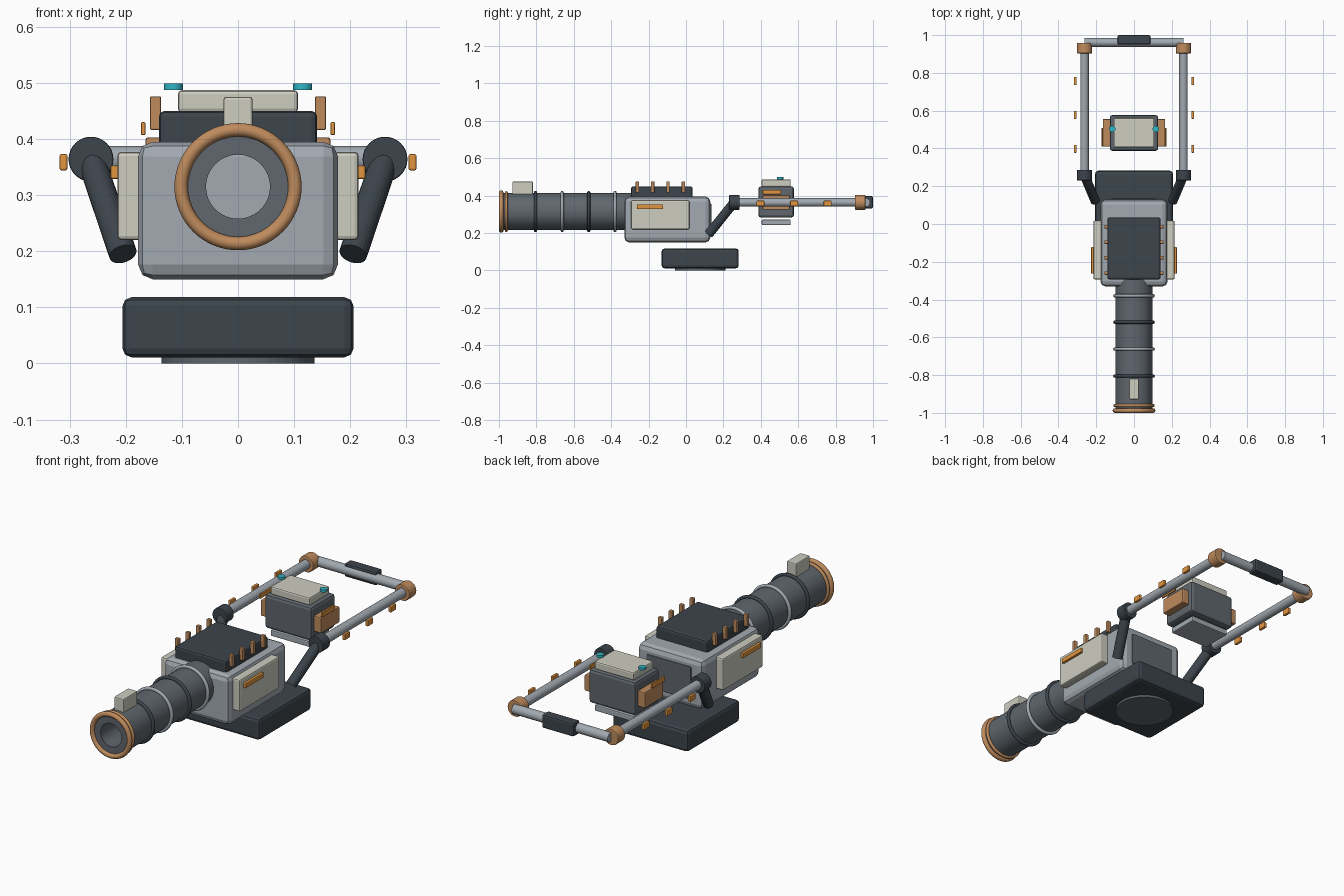
import bpy, bmesh, math
from mathutils import Vector, Matrix

if "Cube" in bpy.data.objects:
    bpy.data.objects.remove(bpy.data.objects["Cube"])

COLORS = {
    "steel": (0.36, 0.40, 0.44), "gunmetal": (0.115, 0.135, 0.155), "dark": (0.045, 0.058, 0.072),
    "ivory": (0.62, 0.61, 0.53), "copper": (0.52, 0.26, 0.11), "orange": (0.76, 0.30, 0.05),
    "teal": (0.03, 0.47, 0.57),
}
MATS = {}
for key, rgb in COLORS.items():
    MATS[key] = bpy.data.materials.new(key)
    MATS[key].diffuse_color = (*rgb, 1)


def add(name, bm, mat, smooth=False):
    bmesh.ops.recalc_face_normals(bm, faces=bm.faces[:])
    for f in bm.faces:
        f.smooth = smooth
    me = bpy.data.meshes.new(name)
    bm.to_mesh(me)
    bm.free()
    ob = bpy.data.objects.new(name, me)
    me.materials.append(MATS[mat])
    bpy.context.collection.objects.link(ob)
    return ob


def box(name, mat, x, y, z, bevel=0.0, segs=2):
    """Box from (min, max) ranges, with optionally bevelled edges."""
    bm = bmesh.new()
    bmesh.ops.create_cube(bm, size=1)
    for v in bm.verts:
        v.co = Vector([(r[0] + r[1]) / 2 + c * (r[1] - r[0]) for r, c in zip((x, y, z), v.co)])
    ob = add(name, bm, mat)
    if bevel:
        m = ob.modifiers.new("bevel", "BEVEL")
        m.width, m.segments = bevel, segs
    return ob


def rod(name, mat, a, b, r, segs=32, bevel=0.0):
    """Cylinder between two points."""
    a, b = Vector(a), Vector(b)
    d = b - a
    M = Matrix.Translation((a + b) / 2) @ d.to_track_quat("Z", "Y").to_matrix().to_4x4()
    bm = bmesh.new()
    bmesh.ops.create_cone(bm, cap_ends=True, segments=segs, radius1=r, radius2=r, depth=d.length, matrix=M)
    ob = add(name, bm, mat)
    if bevel:
        m = ob.modifiers.new("bevel", "BEVEL")
        m.width, m.segments = bevel, 2
    return ob


def lathe(name, mat, profile, segs=48, smooth=False):
    """Spin a closed (radius, y) profile around the barrel axis."""
    bm = bmesh.new()
    rings = []
    for i in range(segs):
        t = 2 * math.pi * i / segs
        rings.append([bm.verts.new((r * math.cos(t), y, BARREL_Z + r * math.sin(t))) for r, y in profile])
    n = len(profile)
    for i in range(segs):
        p, q = rings[i], rings[(i + 1) % segs]
        for j in range(n):
            k = (j + 1) % n
            bm.faces.new((p[j], p[k], q[k], q[j]))
    return add(name, bm, mat, smooth)


def barrel_ring(name, mat, y, major, minor):
    prof = [(major + minor * math.cos(a), y + minor * math.sin(a))
            for a in (2 * math.pi * i / 12 for i in range(12))]
    return lathe(name, mat, prof, 64, True)


def mirrored(x, s):
    return tuple(sorted((x[0] * s, x[1] * s)))


BARREL_Z = 0.315

# Main housing, top cover and rear hatch
box("housing", "steel", (-0.178, 0.178), (-0.33, 0.13), (0.15, 0.395), 0.026)
box("top_cover", "dark", (-0.141, 0.141), (-0.293, 0.035), (0.38, 0.45), 0.01)
box("rear_hatch", "gunmetal", (-0.12, 0.12), (0.12, 0.137), (0.195, 0.355), 0.004)

# Base block and foot disc
box("base", "dark", (-0.206, 0.206), (-0.13, 0.282), (0.011, 0.118), 0.016)
rod("base_foot", "gunmetal", (0, 0.076, 0), (0, 0.076, 0.02), 0.136, 48)

# Hollow barrel with bands, muzzle rings and sight
lathe("barrel", "gunmetal", [(0.098, -0.988), (0.098, -0.25), (0.057, -0.25), (0.057, -0.988)])
for i, y in enumerate((-0.805, -0.662, -0.52, -0.38)):
    barrel_ring("barrel_band", "steel" if i % 2 else "dark", y, 0.102, 0.0085)
barrel_ring("muzzle_ring_front", "copper", -0.988, 0.1013, 0.012)
barrel_ring("muzzle_ring_rear", "copper", -0.961, 0.101, 0.008)
box("sight_block", "ivory", (-0.026, 0.026), (-0.928, -0.818), (0.405, 0.475), 0.005)

# Floating pod with cap and underplate
box("pod_body", "gunmetal", (-0.128, 0.128), (0.387, 0.577), (0.283, 0.45), 0.014)
box("pod_cap", "ivory", (-0.107, 0.107), (0.405, 0.56), (0.447, 0.487), 0.007)
box("pod_underplate", "steel", (-0.107, 0.107), (0.405, 0.56), (0.243, 0.272), 0.005)

# Paired parts on both sides
for s in (-1, 1):
    box("side_panel", "ivory", mirrored((0.17, 0.215), s), (-0.293, 0.018), (0.22, 0.377), 0.007)
    box("panel_strip", "orange", mirrored((0.21, 0.227), s), (-0.263, -0.122), (0.329, 0.353), 0.003)
    for i in range(4):
        y = -0.26 + i * 0.082
        box("cooling_fin", "copper", mirrored((0.137, 0.157), s), (y - 0.009, y + 0.009), (0.416, 0.476), 0.003)

    # Rear frame: strut, joint, rail, corner and rail tabs
    X, Z = 0.262 * s, 0.364
    rod("strut", "dark", (0.205 * s, 0.122, 0.195), (X, 0.257, Z), 0.025, 24)
    rod("strut_joint", "dark", (X, 0.231, Z), (X, 0.286, Z), 0.04, 32, 0.003)
    rod("rail", "steel", (X, 0.25, Z), (X, 0.94, Z), 0.0225, 24)
    rod("rail_corner", "copper", (X, 0.903, Z), (X, 0.959, Z), 0.04, 32, 0.004)
    for y in (0.398, 0.578, 0.757):
        box("rail_tab", "orange", mirrored((0.304, 0.318), s), (y - 0.021, y + 0.021), (0.344, 0.373), 0.003)

    # Pod side plates, strips and lamps
    box("pod_plate", "copper", mirrored((0.124, 0.165), s), (0.41, 0.556), (0.325, 0.403), 0.005)
    box("pod_strip", "orange", mirrored((0.165, 0.173), s), (0.41, 0.508), (0.407, 0.43), 0.002)
    rod("pod_lamp", "teal", (0.115 * s, 0.503, 0.487), (0.115 * s, 0.503, 0.499), 0.017, 24)

# Crossbar and its grip
rod("crossbar", "steel", (-0.262, 0.961, 0.364), (0.262, 0.961, 0.364), 0.0235, 24)
box("crossbar_grip", "dark", (-0.087, 0.087), (0.95, 1.0), (0.332, 0.398), 0.008)

for m in bpy.data.materials:
    if m.users and not m.is_grease_pencil:
        m.use_nodes = True
        m.node_tree.nodes["Principled BSDF"].inputs["Base Color"].default_value = m.diffuse_color
